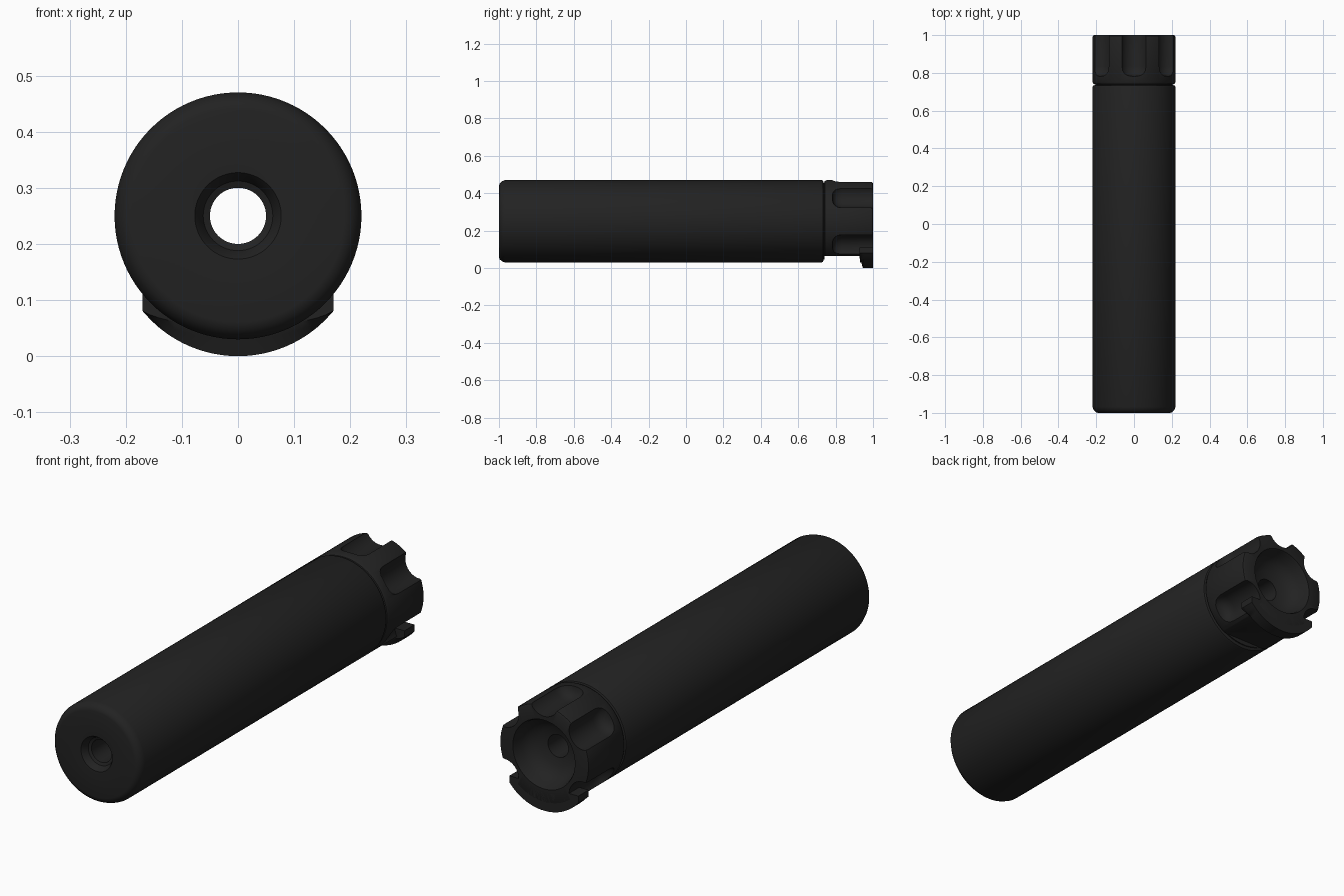
import bpy
import bmesh
import math

if "Cube" in bpy.data.objects:
    bpy.data.objects.remove(bpy.data.objects["Cube"], do_unlink=True)

AXIS_Z = 0.25
RADIUS = 0.22

black = bpy.data.materials.new("matte_black")
black.use_nodes = True
colour = (0.016, 0.016, 0.016, 1)
black.diffuse_color = colour
shader = black.node_tree.nodes["Principled BSDF"]
shader.inputs["Base Color"].default_value = colour
shader.inputs["Roughness"].default_value = 0.6


def build(name, rings, closed):
    """Skin a list of rings; either join last to first or cap both ends."""
    bm = bmesh.new()
    loops = [[bm.verts.new(p) for p in ring] for ring in rings]
    count = len(loops[0])
    pairs = list(zip(loops, loops[1:]))
    if closed:
        pairs.append((loops[-1], loops[0]))
    else:
        bm.faces.new(loops[0])
        bm.faces.new(loops[-1])
    for a, b in pairs:
        for i in range(count):
            j = (i + 1) % count
            bm.faces.new((a[i], a[j], b[j], b[i]))
    bmesh.ops.recalc_face_normals(bm, faces=bm.faces)
    mesh = bpy.data.meshes.new(name)
    bm.to_mesh(mesh)
    bm.free()
    mesh.materials.append(black)
    obj = bpy.data.objects.new(name, mesh)
    bpy.context.collection.objects.link(obj)
    return obj


def circle(r, y, cx=0, cz=AXIS_Z, n=96):
    steps = [2 * math.pi * i / n for i in range(n)]
    return [(cx + r * math.cos(a), y, cz + r * math.sin(a)) for a in steps]


def lathe(name, profile):
    return build(name, [circle(r, y) for r, y in profile], True)


def activate(obj):
    bpy.ops.object.select_all(action="DESELECT")
    obj.select_set(True)
    bpy.context.view_layer.objects.active = obj


def cut(target, cutter):
    mod = target.modifiers.new("cut", "BOOLEAN")
    mod.operation = "DIFFERENCE"
    mod.solver = "EXACT"
    mod.object = cutter
    activate(target)
    bpy.ops.object.modifier_apply(modifier=mod.name)
    bpy.data.objects.remove(cutter, do_unlink=True)


# Main tube with a rounded nose, countersunk bore and a small rear chamfer
tube = lathe("main_tube", [
    (0.05, -0.96), (0.062, -0.965), (0.07, -0.985), (0.077, -0.995),
    (0.19, -1.0), (0.203, -0.996), (0.214, -0.984), (RADIUS, -0.968),
    (RADIUS, 0.725), (0.217, 0.732), (0.205, 0.736), (0.205, 0.741),
    (0.05, 0.741)])

# Rear cap with a dished mouth
cap = lathe("rear_cap", [
    (0.05, 0.738), (0.205, 0.738), (0.215, 0.742), (RADIUS, 0.752),
    (RADIUS, 0.988), (0.217, 0.996), (0.21, 1.0), (0.153, 1.0),
    (0.148, 0.99), (0.14, 0.955), (0.118, 0.925), (0.085, 0.907),
    (0.05, 0.9)])

# Grip flutes with rounded inner ends
for degrees in (-36, 36, 90, 144, 216):
    a = math.radians(degrees)
    cx, cz = 0.24 * math.cos(a), AXIS_Z + 0.24 * math.sin(a)
    rings = [circle(r, y, cx, cz, 40) for r, y in
             ((0.022, 0.782), (0.042, 0.786), (0.058, 0.797),
              (0.067, 0.813), (0.07, 0.835), (0.07, 1.1))]
    cut(cap, build("flute_cutter", rings, False))

# Flat relief under the cap, ahead of the lever
relief = [[(x, y, z) for x, z in ((-0.3, -0.1), (0.3, -0.1), (0.3, 0.065), (-0.3, 0.065))]
          for y in (0.7, 0.93)]
cut(cap, build("relief_cutter", relief, False))


# Release lever lip below the cap
def lever_section(y, lift):
    n = 24
    half = 0.17
    low = []
    for i in range(n + 1):
        x = -half + 2 * half * i / n
        z = RADIUS - math.sqrt(RADIUS ** 2 - x ** 2)
        low.append((x, y, z + lift * (1 - (x / half) ** 2)))
    high = []
    for i in range(n + 1):
        x = 0.096 - 2 * 0.096 * i / n
        high.append((x, y, AXIS_Z - math.sqrt(half ** 2 - x ** 2)))
    return low + [(half, y, 0.11)] + high + [(-half, y, 0.11)]


lever = build("release_lever", [
    lever_section(0.928, 0.055), lever_section(0.937, 0.03),
    lever_section(0.946, 0), lever_section(1.0, 0)], False)

for part in (tube, cap, lever):
    activate(part)
    bpy.ops.object.shade_smooth_by_angle(angle=math.radians(35))
